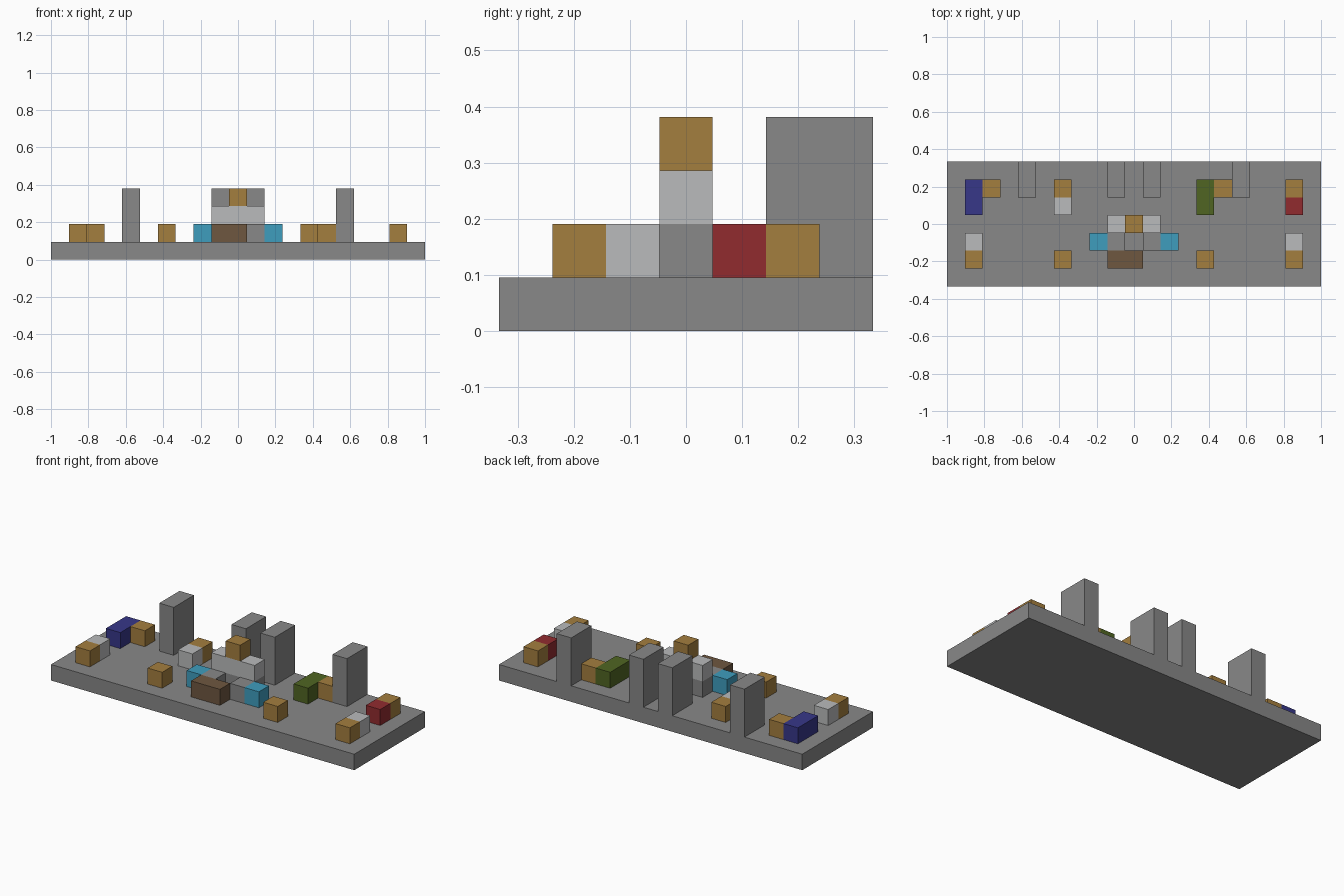
import bpy
import bmesh
from mathutils import Matrix, Vector

cube = bpy.data.objects.get("Cube")
if cube:
    bpy.data.objects.remove(cube, do_unlink=True)

U = 2 / 21  # one block


def material(name, rgb):
    """Flat material from 8-bit display values, converted to linear."""
    lin = [((c / 255 + 0.055) / 1.055) ** 2.4 for c in rgb]
    m = bpy.data.materials.new(name)
    m.use_nodes = True
    m.diffuse_color = (*lin, 1)
    m.node_tree.nodes["Principled BSDF"].inputs["Base Color"].default_value = (*lin, 1)
    return m


stone = material("stone grey", (136, 136, 136))
wood = material("tan wood", (164, 126, 62))
pale = material("pale grey", (186, 187, 188))
cyan = material("cyan", (63, 157, 190))
brown = material("brown", (110, 87, 64))
red = material("red", (145, 43, 47))
green = material("green", (80, 101, 34))
blue = material("dark blue", (55, 55, 137))


def block(name, mat, x, y, z=1, size=(1, 1, 1)):
    """Box whose lowest cell is (x, y, z); cell (0, 0) is centred on the origin."""
    s = Vector(size)
    centre = Vector((x - 0.5, y - 0.5, z)) + s / 2
    bm = bmesh.new()
    bmesh.ops.create_cube(bm, size=1, matrix=Matrix.Translation(centre * U)
                          @ Matrix.Diagonal((*(s * U), 1)))
    mesh = bpy.data.meshes.new(name)
    bm.to_mesh(mesh)
    bm.free()
    mesh.materials.append(mat)
    ob = bpy.data.objects.new(name, mesh)
    bpy.context.collection.objects.link(ob)
    return ob


# Floor slab and back pillars
block("floor_slab", stone, -10, -3, 0, (21, 7, 1))
for x in (-6, -1, 1, 6):
    block("back_pillar", stone, x, 2, 1, (1, 2, 3))

# Seated central figure
block("figure_hips", stone, -1, 0, 1, (3, 1, 1))
block("figure_torso", pale, -1, 0, 2, (3, 1, 1))
block("figure_head", wood, 0, 0, 3)
for side, x in (("right", -1), ("left", 1)):
    block(side + "_leg", stone, x, -1)
    block(side + "_foot", cyan, 2 * x, -1)
block("front_chest", brown, -1, -2, 1, (2, 1, 1))

# Front row: mirrored pairs
for x in (-9, 9):
    block("front_corner_crate", wood, x, -2)
    block("front_corner_pale_block", pale, x, -1)
for x in (-4, 4):
    block("front_crate", wood, x, -2)

# Back row: crates with coloured blocks
for x in (-8, -4, 5, 9):
    block("back_crate", wood, x, 2)
block("blue_block", blue, -9, 1, 1, (1, 2, 1))
block("pale_block", pale, -4, 1)
block("green_block", green, 4, 1, 1, (1, 2, 1))
block("red_block", red, 9, 1)
